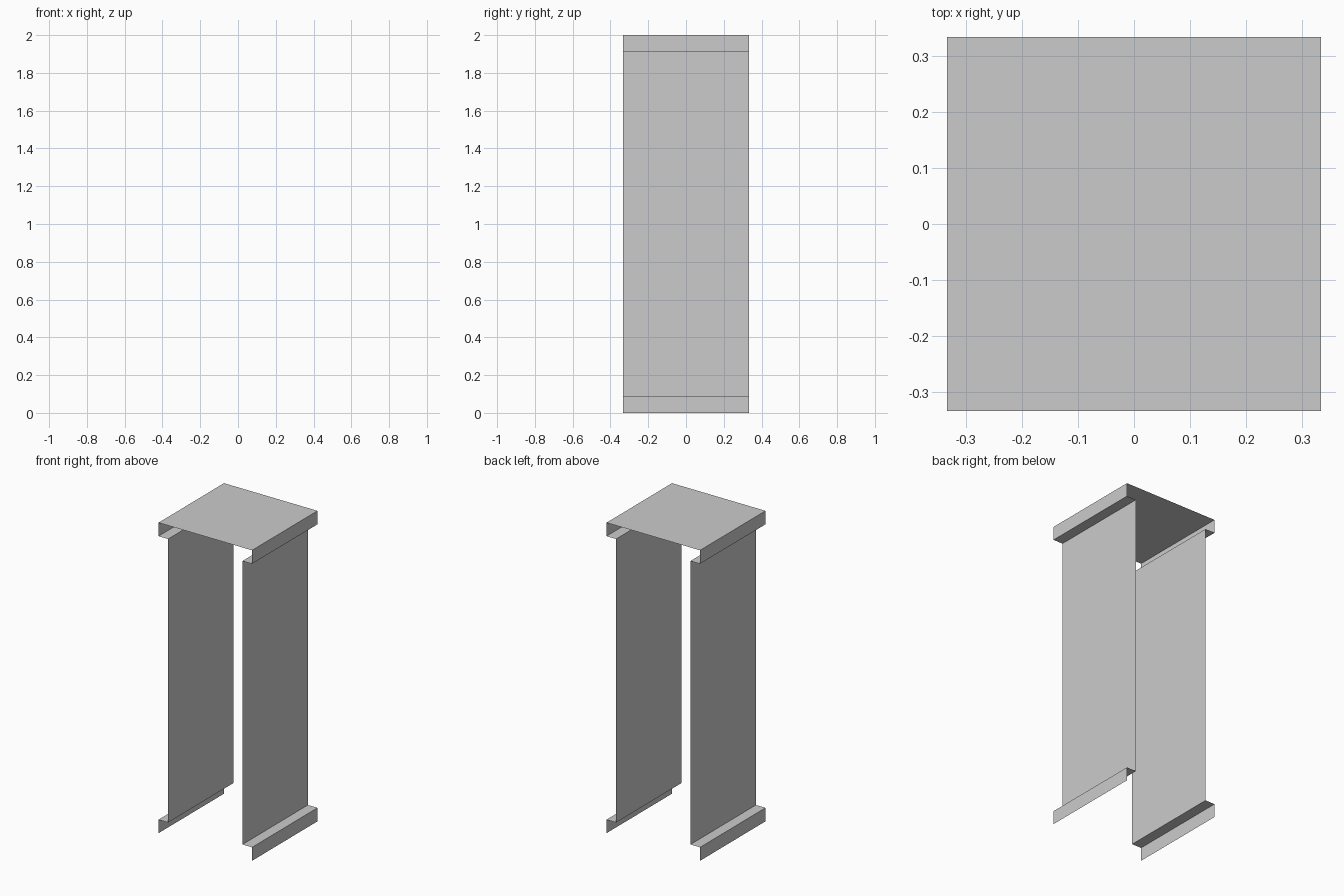
import bpy

if "Cube" in bpy.data.objects:
    bpy.data.objects.remove(bpy.data.objects["Cube"])

W = 0.333        # half width and half depth
INNER = 0.265    # recessed wall position
BAND = 0.087     # height of base and cornice bands
H = 2.0


def sheet(name, profile):
    """Open strip: an (x, z) profile swept along y."""
    verts = [(x, y, z) for x, z in profile for y in (-W, W)]
    faces = [(2 * i, 2 * i + 1, 2 * i + 3, 2 * i + 2)
             for i in range(len(profile) - 1)]
    mesh = bpy.data.meshes.new(name)
    mesh.from_pydata(verts, [], faces)
    obj = bpy.data.objects.new(name, mesh)
    bpy.context.collection.objects.link(obj)
    return obj


def mirrored(obj):
    mod = obj.modifiers.new("mirror", 'MIRROR')
    mod.use_axis[0] = True
    mod.use_mirror_merge = False


# Base band with its ledge, on both sides
mirrored(sheet("base_band", [(W, 0), (W, BAND), (INNER, BAND)]))

# Tall recessed side walls
mirrored(sheet("side_wall", [(INNER, BAND), (INNER, H - BAND)]))

# Cornice band with its underside, on both sides
mirrored(sheet("cornice_band", [(INNER, H - BAND), (W, H - BAND), (W, H)]))

# Flat top; front, back and bottom stay open
sheet("top_panel", [(W, H), (-W, H)])
